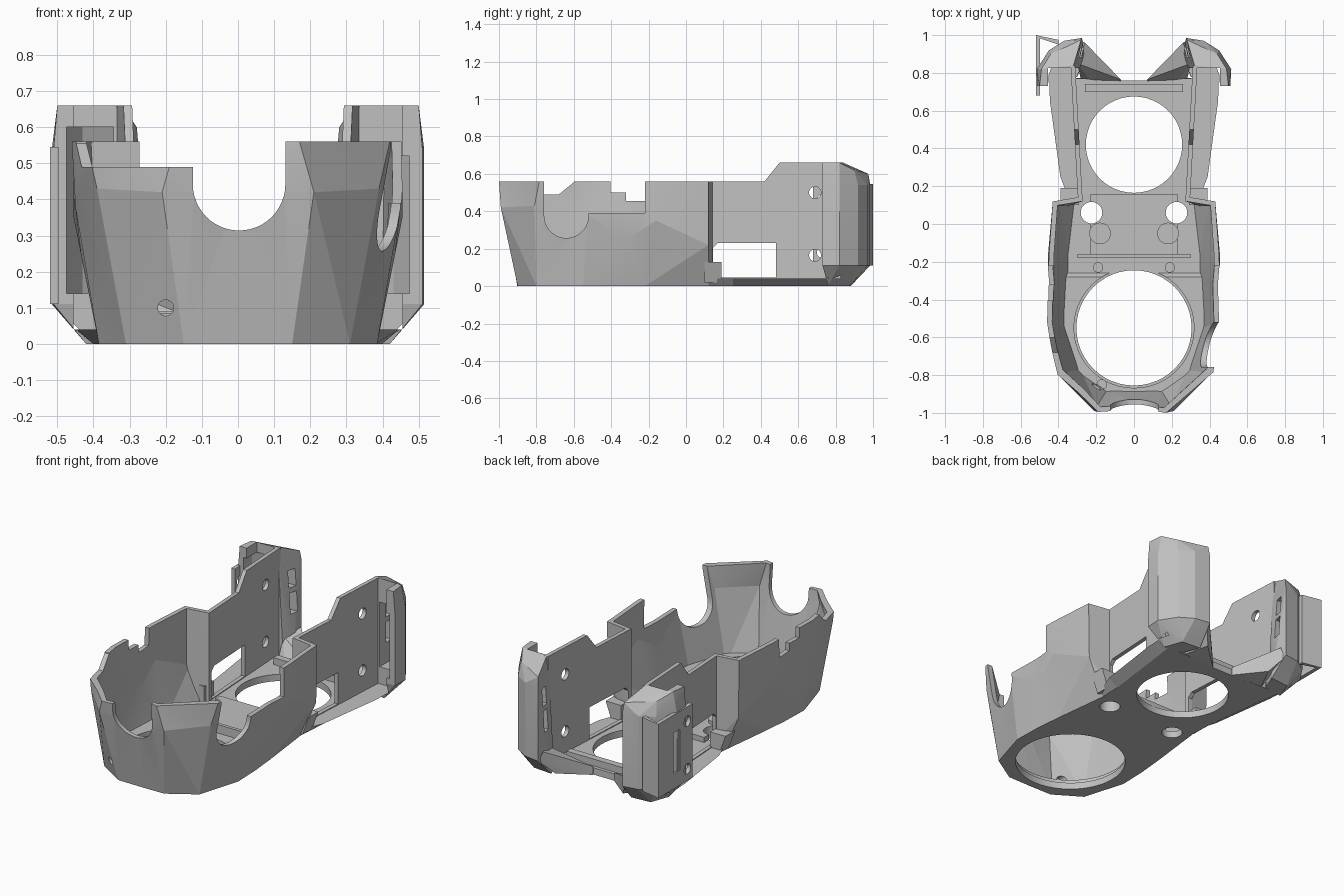
import bpy, bmesh, math
from mathutils import Matrix

cube = bpy.data.objects.get("Cube")
if cube:
    bpy.data.objects.remove(cube)

grey = bpy.data.materials.new("mid_grey")
grey.use_nodes = True
COLOUR = (0.53, 0.53, 0.53, 1)
grey.diffuse_color = COLOUR
grey.node_tree.nodes["Principled BSDF"].inputs["Base Color"].default_value = COLOUR


def make(name, bm):
    bmesh.ops.recalc_face_normals(bm, faces=bm.faces)
    mesh = bpy.data.meshes.new(name)
    bm.to_mesh(mesh)
    bm.free()
    mesh.materials.append(grey)
    ob = bpy.data.objects.new(name, mesh)
    bpy.context.collection.objects.link(ob)
    return ob


def hull(name, points):
    bm = bmesh.new()
    for p in points:
        bm.verts.new(p)
    res = bmesh.ops.convex_hull(bm, input=bm.verts)
    junk = [g for g in res["geom_interior"] if isinstance(g, bmesh.types.BMVert)]
    bmesh.ops.delete(bm, geom=junk, context="VERTS")
    return make(name, bm)


def box(name, x, y, z):
    return hull(name, [(a, b, c) for a in x for b in y for c in z])


def prism(name, low, high, z0, z1):
    bm = bmesh.new()
    a = [bm.verts.new((x, y, z0)) for x, y in low]
    b = [bm.verts.new((x, y, z1)) for x, y in high]
    bm.faces.new(a)
    bm.faces.new(b)
    for i in range(len(a)):
        j = (i + 1) % len(a)
        bm.faces.new((a[i], a[j], b[j], b[i]))
    return make(name, bm)


def rod(name, centre, r, depth, axis="Z"):
    bm = bmesh.new()
    bmesh.ops.create_cone(bm, cap_ends=True, segments=48, radius1=r, radius2=r, depth=depth)
    turn = Matrix() if axis == "Z" else Matrix.Rotation(math.pi / 2, 4, "Y" if axis == "X" else "X")
    bm.transform(Matrix.Translation(centre) @ turn)
    return make(name, bm)


def u_profile(u, z, r, top):
    """Half round bottom with straight sides up to the top."""
    arc = [(u + r * math.cos(a), z + r * math.sin(a))
           for a in (math.pi * (1 + k / 24) for k in range(25))]
    return arc + [(u - r, top), (u + r, top)]


def cut(ob, cutters):
    for c in cutters:
        c.hide_render = True
        m = ob.modifiers.new("cut", "BOOLEAN")
        m.operation, m.object = "DIFFERENCE", c
    # Fall back to another solver if one gives nothing
    for solver in ("EXACT", "MANIFOLD", "FLOAT"):
        for m in ob.modifiers:
            m.solver = solver
        bpy.context.view_layer.update()
        dg = bpy.context.evaluated_depsgraph_get()
        mesh = bpy.data.meshes.new_from_object(ob.evaluated_get(dg))
        if len(mesh.polygons):
            break
    ob.modifiers.clear()
    ob.data = mesh
    for c in cutters:
        bpy.data.objects.remove(c)


def mirror(pts):
    return pts + [(-x, y) for x, y in reversed(pts)]


# Faceted front shell: bottom, crease and top point per station
stations = [
    ((0, -.902, 0), (0, -.975, .42), (0, -.975, .56)),
    ((.15, -.9, 0), (.21, -.99, .42), (.17, -1, .56)),
    ((.31, -.8, 0), (.39, -.81, .43), (.42, -.785, .56)),
    ((.385, -.55, 0), (.45, -.53, .38), (.46, -.52, .56)),
    ((.38, -.38, 0), (.435, -.32, .25), (.455, -.32, .56)),
    ((.365, -.22, 0), (.455, -.16, .35), (.45, -.16, .56)),
    ((.325, .12, 0), (.425, .12, .22), (.43, .12, .56)),
]
flip = [[(-x, y, z) for x, y, z in s] for s in reversed(stations[1:])]
bm = bmesh.new()
# Each station is a closed loop: up the outside, down the inside
loops = []
for s in flip + stations:
    inner = []
    for x, y, z in reversed(s):
        ix = x - math.copysign(.027, x) if abs(x) > .25 else x * .93
        inner.append((ix, y + .027 if y < -.7 else y, z))
    loops.append([bm.verts.new(p) for p in list(s) + inner])
for s, t in zip(loops, loops[1:]):
    for k in range(6):
        n = (k + 1) % 6
        bm.faces.new((s[k], t[k], t[n], s[n]))
bm.faces.new(loops[0])
bm.faces.new(loops[-1])
bmesh.ops.triangulate(bm, faces=bm.faces)
shell = make("front_shell", bm)
cut(shell, [
    hull("cut", [(u, y, z) for y in (-1.2, -.7) for u, z in u_profile(.003, .442, .128, .7)]),
    hull("cut", [(x, y, z) for x in (-.7, -.05) for y, z in
                 ((-1.3, .49), (-.68, .49), (-.6, .555), (-.6, .8), (-1.3, .8))]),
    hull("cut", [(x, u, z) for x in (.3, .6) for u, z in u_profile(-.64, .375, .118, .75)]),
    box("cut", (.28, .62), (-.57, -.22), (.39, .77)),
    box("cut", (-.6, -.3), (-.405, -.29), (.5, .7)),
    box("cut", (-.62, -.28), (-.32, -.22), (.455, .72)),
    rod("cut", (-.2, -.9, .1), .022, .3, "Y"),
])

# Floor plate with fan openings and screw holes
low = mirror([(.15, -.9), (.31, -.8), (.385, -.55), (.38, -.38), (.365, -.22), (.325, .12),
              (.33, .25), (.38, .65), (.4, .78), (.1, .76)])
high = mirror([(.15, -.9), (.31, -.8), (.385, -.55), (.38, -.38), (.365, -.22), (.34, .12),
               (.39, .25), (.445, .65), (.45, .78), (.1, .76)])
floor = prism("floor_plate", low, high, 0, .04)
cut(floor, [rod("cut", (0, -.55, 0), .305, .3), rod("cut", (0, .42, 0), .255, .3)]
    + [rod("cut", (s * .225, .06, 0), .057, .3) for s in (-1, 1)])

# Raised ledge around the front opening
ledge = prism("front_ledge", mirror([(.14, -.89), (.3, -.79), (.375, -.55), (.36, -.26)]),
              mirror([(.14, -.89), (.3, -.79), (.375, -.55), (.36, -.28)]), .04, .065)
cut(ledge, [rod("cut", (0, -.55, 0), .318, .3),
            rod("cut", (-.17, -.85, .1), .025, .1)])

# Raised centre pad and cross ribs
pad = box("centre_pad", (-.23, .23), (-.16, .16), (.04, .07))
cut(pad, [rod("cut", (s * .225, .06, 0), .057, .4) for s in (-1, 1)])
box("cross_rib", (-.3, .3), (-.18, -.16), (.04, .09))
box("rear_rib", (-.26, .26), (.7, .74), (.04, .08))

for s, side in ((1, "left"), (-1, "right")):
    rod(side + "_boss", (s * .18, -.05, .06), .057, .06)
    rod(side + "_screw_post", (s * .19, -.23, .05), .027, .07)

    # Return wall and step joining the shell to the rear wall
    hull(side + "_return_wall", [(s * x, y, z) for x, z in ((.425, .56), (.425, .22), (.345, .04))
                                 for y in (.095, .12)]
         + [(s * .275, y, z) for y in (.12, .145) for z in (.04, .56)])
    hull(side + "_step", [(s * x, y, z) for y in (.1, .19) for x, z in
                          ((.29, .02), (.35, .02), (.39, .13), (.29, .13))])

    # Rear wall: slightly splayed plate with window and screw holes
    profile = [(.12, .02), (.84, .02), (.84, .66), (.5, .66), (.42, .56), (.12, .56)]
    bm = bmesh.new()
    face = bm.faces.new([bm.verts.new((.272, y, z)) for y, z in profile])
    ext = bmesh.ops.extrude_face_region(bm, geom=[face])
    bmesh.ops.translate(bm, vec=(.024, 0, 0),
                        verts=[v for v in ext["geom"] if isinstance(v, bmesh.types.BMVert)])
    for v in bm.verts:
        v.co.x = s * (v.co.x + .055 * (v.co.y - .12))
    wall = make(side + "_rear_wall", bm)
    cut(wall, [hull("cut", [(s * x, y, z) for x in (.2, .45) for y, z in
                            ((.145, .045), (.48, .045), (.48, .23), (.17, .23), (.145, .205))])]
        + [rod("cut", (s * .3, .69, z), .032, .3, "X") for z in (.165, .5)])

    # Hollow rear corner column with sloped roof and chamfered foot
    ring = [(.31, .83), (.44, .73), (.51, .73), (.515, .82), (.45, .92), (.37, .97), (.275, .985)]
    pts = [(x, y, z) for x, y in ring for z in (.11, .54)]
    pts += [(.32, .84, .66), (.44, .73, .66), (.5, .73, .66), (.49, .82, .66),
            (.44, .9, .62), (.28, .975, .6), (.26, .88, 0), (.38, .87, 0), (.42, .76, 0), (.3, .78, 0)]
    column = hull(side + "_rear_column", [(s * x, y, z) for x, y, z in pts])
    top = .52 if s > 0 else .6
    pocket = [(.345, .6), (.475, .6), (.475, .81), (.43, .88), (.345, .94)]
    cut(column, [
        box("cut", (s * .25, s * .455), (.5, .825), (.04, .8)),
        hull("cut", [(s * x, y, z) for x, y in pocket for z in (.14, top)]),
        box("cut", (s * .2, s * .37), (.885, .935), (.26, .38)),
        box("cut", (s * .2, s * .37), (.885, .935), (.41, .51)),
    ])

    # Sloping strut from the floor to the column foot
    hull(side + "_strut", [(s * x, y, z) for x, y, z in (
        (.07, .73, 0), (.07, .765, 0), (.07, .765, .05), (.28, .76, 0), (.22, .9, .02), (.28, .97, .1),
        (.26, .96, .16), (.3, .85, .14), (.24, .77, .05))])

# Outer mounting bracket on one corner
bracket = box("side_bracket", (-.52, -.497), (.68, .99), (.11, .545))
cut(bracket, [box("cut", (-.6, -.4), (.8, .86), (.2, .44))]
    + [rod("cut", (-.5, .73, z), .03, .2, "X") for z in (.18, .46)])
hull("bracket_flange", [(x, y, z) for z in (.11, .545) for x, y in
                        ((-.52, .99), (-.52, 1), (-.4, .975), (-.4, .95))])

# Smooth only the round cut edges
for ob in bpy.context.scene.objects:
    ob.select_set(ob.type == "MESH")
bpy.context.view_layer.objects.active = shell
bpy.ops.object.shade_smooth_by_angle(angle=math.radians(12))
